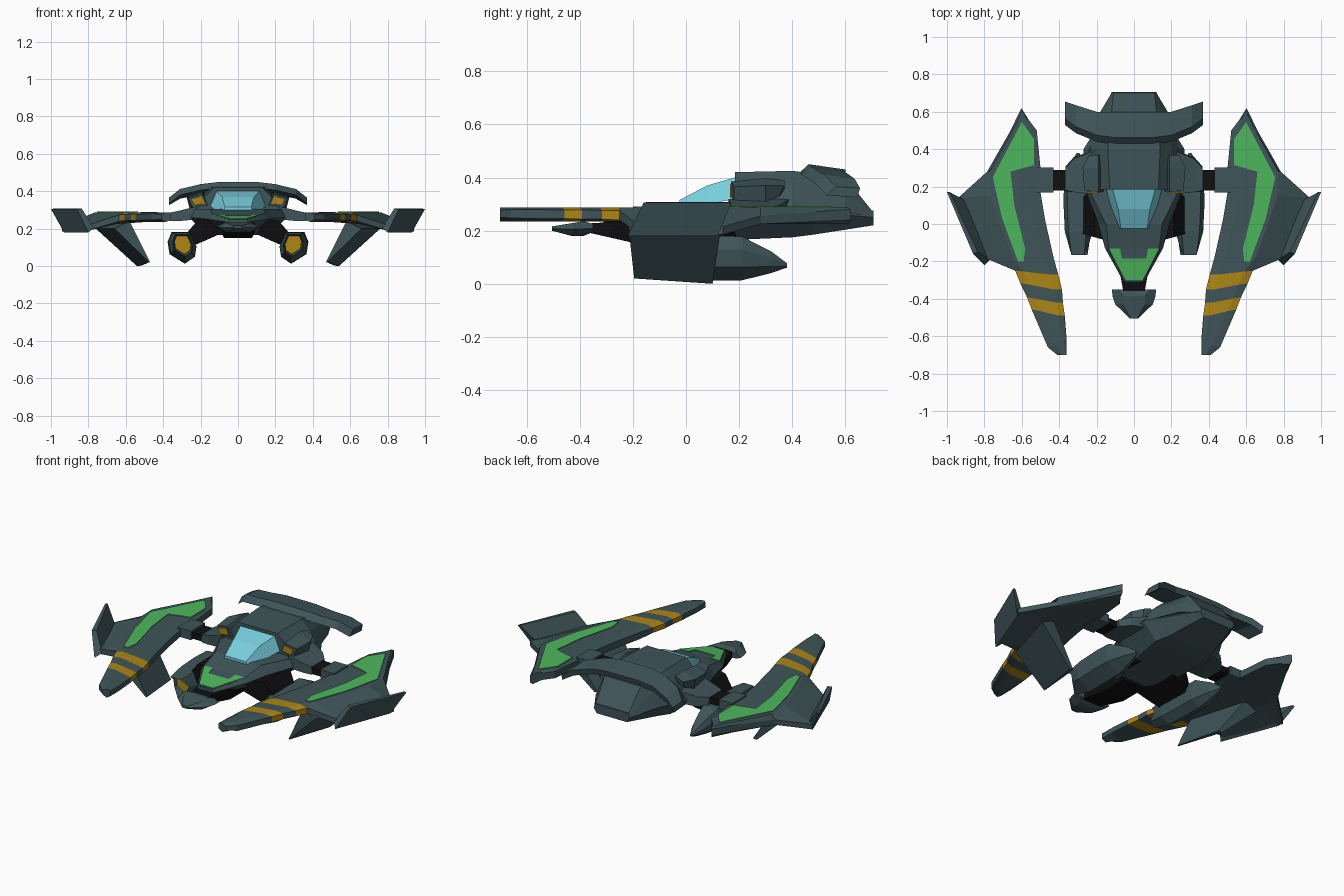
import bpy, bmesh


def material(name, rgb):
    m = bpy.data.materials.new(name)
    m.diffuse_color = (*rgb, 1)
    return m


TEAL = material("teal_metal", (0.05, 0.09, 0.10))
GREEN = material("green_paint", (0.075, 0.47, 0.11))
GOLD = material("gold_paint", (0.42, 0.24, 0.008))
GLASS = material("blue_glass", (0.19, 0.62, 0.74))
BLACK = material("black_joint", (0.005, 0.005, 0.006))


def loft(name, rings, mat=TEAL, mat2=None, special=()):
    """Skin matching rings and cap the ends; the listed segments use mat2 (-1 = first cap)."""
    bm = bmesh.new()
    vs = [[bm.verts.new(p) for p in r] for r in rings]
    n = len(rings[0])
    for i in range(len(vs) - 1):
        for j in range(n):
            k = (j + 1) % n
            f = bm.faces.new((vs[i][j], vs[i][k], vs[i + 1][k], vs[i + 1][j]))
            f.material_index = int(i in special)
    cap = bm.faces.new(vs[0])
    cap.material_index = int(-1 in special)
    bm.faces.new(vs[-1])
    bmesh.ops.recalc_face_normals(bm, faces=bm.faces)
    me = bpy.data.meshes.new(name)
    bm.to_mesh(me)
    bm.free()
    me.materials.append(mat)
    if mat2:
        me.materials.append(mat2)
    ob = bpy.data.objects.new(name, me)
    bpy.context.collection.objects.link(ob)
    return ob


def pair(name, rings, *args, **kw):
    """Build a part on the right and its mirror image on the left."""
    for side, s in (("right", 1), ("left", -1)):
        loft(f"{name}_{side}", [[(s * x, y, z) for x, y, z in r] for r in rings], *args, **kw)


def sym(name, sections, *args, **kw):
    """Loft along y from half profiles [(x, z), ...] ordered bottom to top."""
    loft(name, [[(x, y, z) for x, z in half] + [(-x, y, z) for x, z in reversed(half)]
                for y, half in sections], *args, **kw)


def rect(y, x0, x1, z0, z1):
    return [(x0, y, z0), (x1, y, z0), (x1, y, z1), (x0, y, z1)]


def plate(pts, zf, t=0.008):
    return [[(x, y, zf(y) - 0.004) for x, y in pts], [(x, y, zf(y) - 0.004 + t) for x, y in pts]]


# central hull
sym("lower_hull", [
    (-.31, [(.035, .215), (.055, .235), (.045, .25)]),
    (-.13, [(.07, .18), (.155, .25), (.135, .275)]),
    (0, [(.09, .165), (.19, .255), (.15, .305)]),
    (.18, [(.15, .165), (.26, .26), (.24, .305)]),
    (.40, [(.18, .175), (.27, .27), (.24, .305)]),
    (.48, [(.15, .185), (.22, .27), (.20, .30)]),
    (.705, [(.10, .22), (.12, .25), (.11, .275)])])
sym("upper_cabin", [
    (.185, [(.24, .28), (.19, .36), (.13, .42)]),
    (.40, [(.25, .28), (.20, .37), (.14, .425)]),
    (.60, [(.18, .27), (.15, .34), (.12, .40)]),
    (.70, [(.12, .25), (.115, .268), (.11, .275)])])
sym("canopy_glass", [
    (-.025, [(.08, .29), (.07, .315)]),
    (.08, [(.12, .30), (.085, .37)]),
    (.19, [(.15, .32), (.115, .402)])], GLASS)

# green nose marking with a notch
half = [(.045, -.30), (.135, -.13), (.075, -.13), (.065, -.185)]
loft("nose_marking", plate(half + [(-x, y) for x, y in reversed(half)],
                           lambda y: .25 + (y + .31) * .139), GREEN)

# chin head and its neck
sym("chin_head", [
    (-.505, [(.018, .20), (.022, .208), (.018, .216)]),
    (-.43, [(.06, .18), (.10, .205), (.06, .228)]),
    (-.385, [(.06, .18), (.115, .207), (.06, .236)]),
    (-.35, [(.09, .195), (.118, .208), (.09, .225)])])
sym("neck", [
    (-.40, [(.05, .20), (.05, .225)]),
    (-.29, [(.07, .175), (.07, .232)]),
    (-.18, [(.075, .15), (.10, .235)]),
    (0, [(.075, .15), (.10, .20)])], BLACK)

# arched rear spoiler, lofted across x
arch = [(.10, .462, .45, .60, .43), (.20, .475, .438, .60, .42),
        (.31, .52, .412, .635, .395), (.37, .565, .365, .655, .36)]
arch = [(-a[0], *a[1:]) for a in reversed(arch)] + arch
loft("spoiler", [[(x, yf, zf), (x, yb, zb), (x, yb - .01, zb - .035),
                  (x, yf - .035, zf - .032)] for x, yf, zf, yb, zb in arch])

# shoulders and the joints that carry the wings
pair("shoulder", [
    [(.22, .16, .25), (.22, .39, .25), (.22, .39, .32), (.22, .16, .32)],
    [(.32, .17, .24), (.32, .36, .24), (.32, .35, .295), (.32, .17, .295)],
    [(.365, .175, .24), (.365, .31, .24), (.365, .30, .285), (.365, .18, .285)]])
pair("wing_joint", [rect(.178, .35, .45, .243, .28), rect(.29, .35, .45, .243, .28)], BLACK)
pair("wing_root", [rect(.168, .43, .52, .237, .29), rect(.302, .43, .52, .237, .29)])

# gun boxes beside the cabin
pair("gun_box", [
    [(.165, .17, .325), (.245, .18, .315), (.265, .18, .365), (.19, .17, .385)],
    [(.15, .30, .33), (.26, .30, .31), (.275, .30, .37), (.19, .30, .398)],
    [(.15, .37, .33), (.23, .35, .33), (.24, .37, .37), (.19, .37, .39)]])
pair("gun_face", [[(x, y, z) for x, z in ((.178, .335), (.235, .325), (.252, .36), (.195, .373))]
                  for y in (.165, .173)], GOLD)

# engine pods: gold intake face, lip, body and tapering tail
HEX = [(.37, .13), (.35, .18), (.255, .18), (.222, .105), (.23, .05), (.28, .015), (.36, .065)]


def hexring(y, s, cx=.295, cz=.105, notch=0):
    return [(cx + (x - .295) * s, y + (notch if i in (0, 3, 6) else 0), cz + (z - .105) * s)
            for i, (x, z) in enumerate(HEX)]


pair("engine_pod", [hexring(-.06, .58, .295, .115), hexring(-.165, .72, .295, .115, .05),
                    hexring(-.04, 1, .295, .105), hexring(.10, 1.02, .30),
                    hexring(.21, 1.0, .30, .103), hexring(.32, .5, .30, .085),
                    hexring(.38, .1, .30, .07)], TEAL, GOLD, special=(-1,))
pair("intake_glow", [hexring(-.10, .60, .295, .117), hexring(-.05, .60, .295, .117)], GOLD)
pair("engine_strut", [
    [(.10, -.09, .17), (.10, .20, .17), (.14, .20, .25), (.14, -.09, .25)],
    [(.19, -.07, .13), (.19, .18, .13), (.215, .18, .245), (.215, -.07, .245)],
    [(.26, -.05, .10), (.26, .14, .10), (.28, .14, .17), (.28, -.05, .17)]], BLACK)

# wings: inner xy, ridge x, outer xy, outer edge top z and bottom z
stations = [
    (.36, -.70, .385, .41, -.70, .275, .25),
    (.36, -.62, .42, .46, -.66, .28, .247),
    (.37, -.49, .50, .547, -.457, .278, .245),
    (.38, -.42, .53, .572, -.392, .278, .244),
    (.385, -.35, .56, .608, -.317, .276, .243),
    (.405, -.27, .59, .635, -.25, .275, .24),
    (.43, -.18, .65, .80, -.18, .22, .19),
    (.475, .02, .715, .87, -.02, .215, .185),
    (.50, .17, .765, .94, .14, .215, .185),
    (.50, .30, .77, .785, .28, .255, .225),
    (.52, .50, .655, .665, .49, .272, .235),
    (.565, .56, .595, .602, .62, .28, .24)]
rings = []
for xi, yi, xr, xo, yo, zt, zb in stations:
    yr = yi + (yo - yi) * (xr - xi) / (xo - xi)
    low = .245 if yi < -.25 else .235
    rings.append([(xi, yi, low + .005), (xi, yi, .28), (xi + .25 * (xr - xi), yi, .287),
                  (xr, yr, .287), (xo, yo, zt), (xo, yo, zb),
                  (xr, yr, low - .01)])
pair("wing", rings, TEAL, GOLD, special=(2, 4))
pair("wing_marking", plate(
    [(.60, .545), (.535, .455), (.535, .315), (.66, .28), (.64, .10), (.582, -.13), (.59, -.20),
     (.62, -.20), (.705, .03), (.755, .25)], lambda y: .287), GREEN)

# raised outer winglets and the fins hanging inward below the wings
pair("winglet", [
    [(.80, -.22, .18), (.93, .12, .18), (.89, .12, .20), (.77, -.19, .205)],
    [(.86, -.16, .305), (1.0, .17, .305), (.985, .17, .307), (.835, -.15, .307)]])
pair("lower_fin", [
    [(.475, -.195, .02), (.54, .10, .0), (.515, .10, .003), (.47, -.19, .022)],
    [(.66, -.215, .20), (.76, .13, .20), (.68, .13, .24), (.58, -.21, .24)]])
